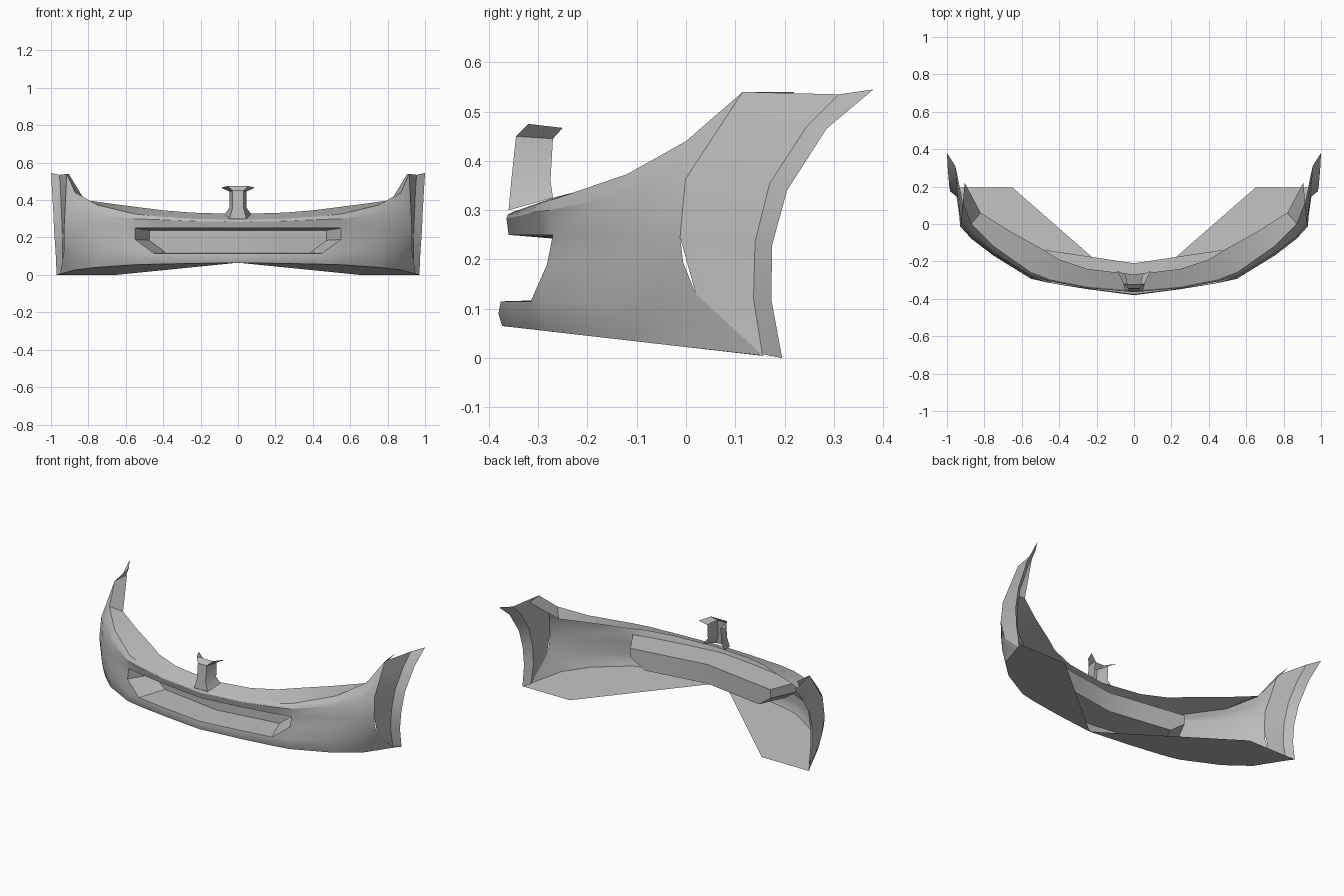
import bpy, math
from mathutils import Vector

cube = bpy.data.objects.get("Cube")
if cube:
    bpy.data.objects.remove(cube, do_unlink=True)

paint = bpy.data.materials.new("grey_plastic")
paint.use_nodes = True
GREY = (0.5, 0.5, 0.5, 1)
paint.diffuse_color = GREY
paint.node_tree.nodes["Principled BSDF"].inputs["Base Color"].default_value = GREY


def make(name, verts, faces, flip=False, angle=30):
    """Half of a part, mirrored across x = 0 and shaded with sharp creases."""
    mesh = bpy.data.meshes.new(name)
    mesh.from_pydata(verts, [], [f[::-1] if flip else f for f in faces])
    mesh.materials.append(paint)
    obj = bpy.data.objects.new(name, mesh)
    bpy.context.collection.objects.link(obj)
    mirror = obj.modifiers.new("mirror", 'MIRROR')
    mirror.use_clip = True
    bpy.ops.object.select_all(action='DESELECT')
    obj.select_set(True)
    bpy.context.view_layer.objects.active = obj
    bpy.ops.object.modifier_apply(modifier="mirror")
    bpy.ops.object.shade_smooth_by_angle(angle=math.radians(angle))
    return obj


def strip(name, lines, flip=False, angle=30):
    """Loft quads between guide lines of equal length."""
    n = len(lines[0])
    verts = [p for line in lines for p in line]
    faces = [(r * n + c, r * n + c + 1, (r + 1) * n + c + 1, (r + 1) * n + c)
             for r in range(len(lines) - 1) for c in range(n - 1)]
    return make(name, verts, faces, flip, angle)


def under_z(y):
    return 0.065 - 0.1144 * (y + 0.373)


def guide(ys, z, end):
    pts = [Vector((x, y, z(y) if callable(z) else z)) for x, y in zip(XS, ys)]
    return pts + [Vector(end)]


# Guide curves along the bumper, from the centre to the wheel arch
XS = [0, .25, .45, .55, .75, .87]
bottom = guide([-.373, -.34, -.305, -.28, -.16, -.04], under_z, (.95, .155, .005))
low = guide([-.376, -.345, -.315, -.293, -.17, -.07], .115, (.93, .02, .13))
high = guide([-.36, -.33, -.295, -.27, -.16, -.075], .25, (.93, -.012, .245))
top = [Vector(p) for p in ((0, -.355, .295), (.25, -.335, .3), (.45, -.295, .315),
       (.55, -.26, .325), (.75, -.12, .373), (.87, 0, .44), (.915, .115, .54))]
inner = [Vector(p) for p in ((0, -.27, .325), (.25, -.24, .333), (.4, -.19, .345),
         (.48, -.14, .355), (.66, -.04, .378), (.82, .06, .4), (.905, .22, .54))]


def between(a, b, w, w_end, push, push_end):
    """Intermediate row, bulged forward, with a blend toward the arch end."""
    row = []
    for i, (p, q) in enumerate(zip(a, b)):
        t = (i / 6) ** 2
        out = push + (push_end - push) * t
        row.append(p.lerp(q, w + (w_end - w) * t) - Vector((0, out, 0)))
    return row


lip = between(bottom, low, .5, .5, .006, 0)
middle = between(low, high, .55, .55, 0, .008)
brow = between(high, top, .75, .4, .008, .04)
shoulder = between(high, top, .9, .7, .006, .02)
rows = [bottom, lip, low, middle, high, brow, shoulder, top]
N = len(top)

# Outer skin with the intake opening left out
verts = [p for row in rows for p in row]
faces = []
for r in range(len(rows) - 1):
    for c in range(N - 1):
        a, b = r * N + c, r * N + c + 1
        if r in (2, 3) and c < 2 or (r, c) == (3, 2):
            continue
        if (r, c) == (2, 2):
            faces.append((a, b, b + N))
        else:
            faces.append((a, b, b + N, a + N))
make("bumper_skin", verts, faces)

# Top flange folded back from the skin
strip("top_flange", [top, inner])

# Intake recess: tapering walls and a planar back
opening = low[:3] + [middle[3]] + high[3::-1]
back = [Vector((p.x * .86, -.21 + .15 * p.x * .86, .02 + p.z * .87)) for p in opening]
k = len(opening)
walls = [(i, i + 1, k + i + 1, k + i) for i in range(k - 1)]
make("intake_recess", opening + back, walls + [tuple(range(k, 2 * k))])

# Underside plates, tapering to a point at the centre
plate = [p.copy() for p in bottom]
plate += [Vector((x, .195, 0)) for x in (.97, .65)]
make("underside_plate", plate, [tuple(range(len(plate)))], flip=True)

# Wheel arch: inset panel and the flared lip behind it
crease = [row[-1] for row in (bottom, low, high, brow, shoulder, top)]
seam = [(.94, .155, .008), (.937, .137, .12), (.94, .14, .235),
        (.945, .17, .355), (.95, .245, .47), (.955, .31, .535)]
rim = [(.97, .195, 0), (.975, .173, .12), (.983, .175, .23),
       (.988, .205, .34), (.995, .285, .465), (1, .38, .545)]
strip("arch_panel", [crease, seam], flip=True)
strip("arch_lip", [seam, rim], flip=True)

# Centre bracket: open-backed channel, flared at the foot and the head
# level: front z, front half width, front y, rear z, rear half width, rear y
levels = [(.3, .045, -.36, .325, .07, -.27), (.355, .03, -.355, .36, .045, -.275),
          (.45, .03, -.345, .445, .045, -.27), (.475, .055, -.32, .467, .09, -.25)]
channel = [[(0, fy, fz), (fw, fy, fz), (bw, by, bz)] for fz, fw, fy, bz, bw, by in levels]
strip("centre_bracket", channel)
